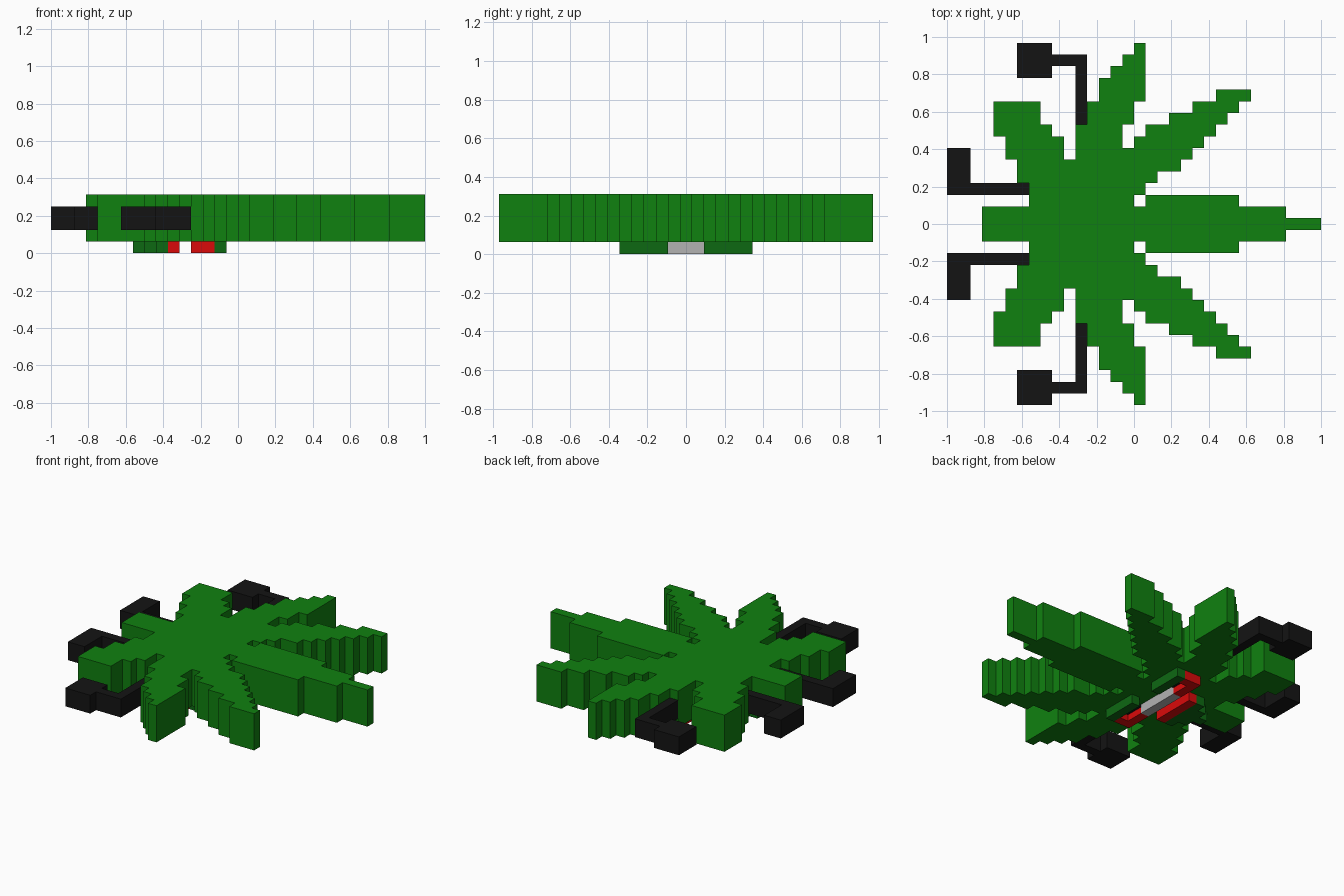
import bpy, bmesh

if "Cube" in bpy.data.objects:
    bpy.data.objects.remove(bpy.data.objects["Cube"])

U = 1 / 16  # size of one block


def material(name, rgb):
    m = bpy.data.materials.new(name)
    m.diffuse_color = (*rgb, 1)
    m.use_nodes = True
    m.node_tree.nodes["Principled BSDF"].inputs["Base Color"].default_value = m.diffuse_color
    return m


GREEN = material("leaf_green", (0.005, 0.22, 0.005))
DARK = material("dark_green", (0.004, 0.14, 0.006))
BLACK = material("black", (0.007, 0.007, 0.007))
RED = material("red", (0.7, 0.003, 0.003))
GREY = material("light_grey", (0.45, 0.45, 0.45))


def blocks(name, spans, z0, z1, mat, mirror=True):
    """Extrude rows of blocks: (first row, last row, x start, x end)."""
    cells = set()
    for r0, r1, x0, x1 in spans:
        for r in range(r0, r1 + 1):
            for x in range(x0, x1):
                cells.add((x, r))
                if mirror:
                    cells.add((x, -r))
    bm = bmesh.new()
    verts = {}

    def vert(x, y):
        if (x, y) not in verts:
            verts[x, y] = bm.verts.new((x * U, (y - 0.5) * U, z0 * U))
        return verts[x, y]

    for x, y in sorted(cells):
        bm.faces.new([vert(x, y), vert(x + 1, y), vert(x + 1, y + 1), vert(x, y + 1)])
    top = bmesh.ops.extrude_face_region(bm, geom=bm.faces[:], use_keep_orig=True)["geom"]
    bmesh.ops.translate(bm, vec=(0, 0, (z1 - z0) * U),
                        verts=[g for g in top if isinstance(g, bmesh.types.BMVert)])
    bmesh.ops.recalc_face_normals(bm, faces=bm.faces[:])
    me = bpy.data.meshes.new(name)
    bm.to_mesh(me)
    bm.free()
    me.materials.append(mat)
    ob = bpy.data.objects.new(name, me)
    bpy.context.collection.objects.link(ob)
    return ob


# Leaf body: upper half rows, mirrored in y
blocks("leaf_body", [
    # centre and long middle leaf
    (0, 0, -13, 16), (1, 1, -13, 13), (2, 2, -9, 0), (2, 2, 1, 9),
    (3, 3, -9, 1), (4, 4, -10, 2), (5, 5, -10, 4),
    # rear diagonal leaf
    (6, 7, -11, -6), (8, 8, -12, -7), (9, 10, -12, -8),
    # side leaf
    (6, 6, -5, 5), (7, 8, -5, -1), (9, 10, -4, 0), (11, 12, -3, 1),
    (13, 13, -2, 1), (14, 14, -1, 1), (15, 15, 0, 1),
    # front diagonal leaf
    (7, 7, 0, 6), (8, 8, 1, 7), (9, 9, 3, 8), (10, 10, 5, 9), (11, 11, 7, 10),
], 1, 5, GREEN)

# Bent limbs with feet and hands
blocks("rear_limbs", [(3, 3, -16, -9), (4, 6, -16, -14)], 2, 4, BLACK)
blocks("side_limbs", [(9, 13, -5, -4), (14, 14, -7, -4), (13, 15, -10, -7)], 2, 4, BLACK)

# Face on the underside
blocks("brows", [(2, 5, -2, -1)], 0, 1, DARK)
blocks("eyes", [(3, 5, -4, -3), (5, 5, -3, -2)], 0, 1, RED)
blocks("pupils", [(3, 4, -3, -2)], 0.7, 1, BLACK)
blocks("teeth", [(0, 2, -4, -3)], 0, 1, GREY)
blocks("mouth", [(0, 2, -6, -5)], 0, 1, RED)
blocks("chin", [(0, 2, -7, -6), (0, 1, -8, -7), (0, 0, -9, -8)], 0, 1, DARK)
